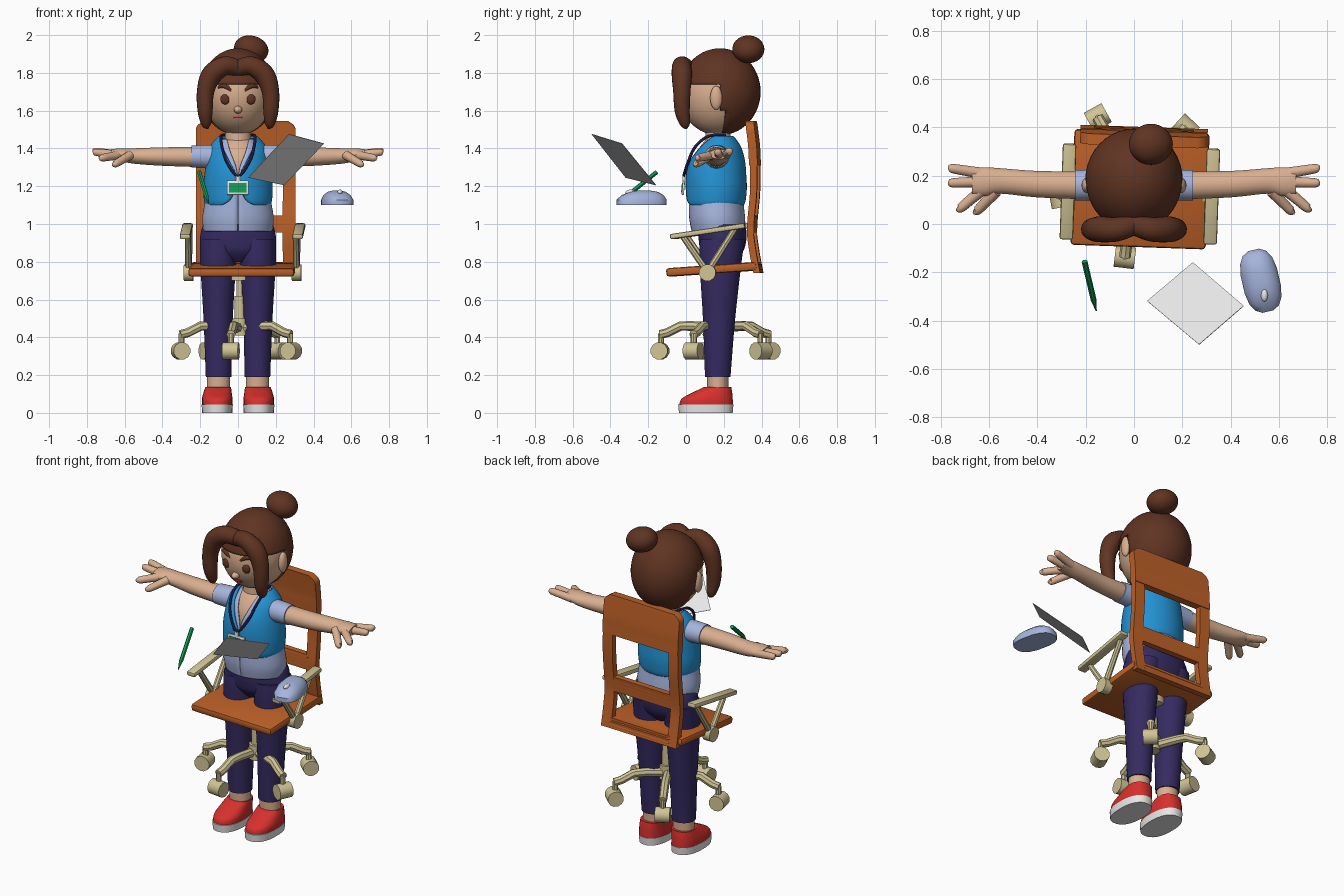
import bpy, bmesh, math
from mathutils import Vector, Matrix

cube = bpy.data.objects.get("Cube")
if cube:
    bpy.data.objects.remove(cube, do_unlink=True)


def material(name, *rgb):
    m = bpy.data.materials.new(name)
    m.use_nodes = True
    m.diffuse_color = (*rgb, 1)
    m.node_tree.nodes["Principled BSDF"].inputs["Base Color"].default_value = (*rgb, 1)
    return m


SKIN = material("skin", .70, .43, .28)
HAIR = material("brown_hair", .115, .034, .016)
VEST = material("bright_blue", .017, .29, .66)
SHIRT = material("pale_blue", .38, .46, .72)
PANTS = material("dark_purple", .036, .024, .12)
RED = material("red", .68, .03, .026)
WHITE = material("off_white", .8, .8, .8)
WOOD = material("orange_wood", .50, .115, .02)
KHAKI = material("khaki", .63, .55, .30)
GREEN = material("green", .005, .34, .09)


def finish(name, bm, mat, matrix=None, angle=40):
    """Turn a bmesh into a named, coloured, shaded object."""
    bmesh.ops.recalc_face_normals(bm, faces=bm.faces)
    if matrix:
        bm.transform(matrix)
    me = bpy.data.meshes.new(name)
    bm.to_mesh(me)
    bm.free()
    me.materials.append(mat)
    ob = bpy.data.objects.new(name, me)
    bpy.context.collection.objects.link(ob)
    bpy.ops.object.select_all(action='DESELECT')
    ob.select_set(True)
    bpy.context.view_layer.objects.active = ob
    bpy.ops.object.shade_smooth_by_angle(angle=math.radians(angle))
    return ob


def refine(rows, k=5):
    """Smooth in-between rows (Catmull-Rom)."""
    out = []
    for i in range(len(rows) - 1):
        a, b, c, d = (rows[max(0, min(len(rows) - 1, i + j))] for j in (-1, 0, 1, 2))
        for s in range(k):
            t = s / k
            out.append([q + .5 * t * (r - p + t * (2*p - 5*q + 4*r - e + t * (3*(q - r) + e - p)))
                        for p, q, r, e in zip(a, b, c, d)])
    return out + [list(rows[-1])]


def bridge(rings, closed=True, caps=True):
    bm = bmesh.new()
    vs = [[bm.verts.new(p) for p in ring] for ring in rings]
    n = len(vs[0])
    for a, b in zip(vs, vs[1:]):
        for i in range(n if closed else n - 1):
            j = (i + 1) % n
            bm.faces.new((a[i], a[j], b[j], b[i]))
    if caps:
        bm.faces.new(vs[0])
        bm.faces.new(vs[-1])
    return bm


def loft(name, mat, rows, axis='z', n=28, smooth=True, power=1, matrix=None):
    """Elliptical rings: centre x, y, z and two radii."""
    rings = []
    for x, y, z, a, b in (refine(rows) if smooth else rows):
        ring = []
        for i in range(n):
            t = 2 * math.pi * (i + .5) / n
            u, v = (r * math.copysign(abs(f) ** power, f) for r, f in ((a, math.cos(t)), (b, math.sin(t))))
            ring.append({'z': (x+u, y+v, z), 'x': (x, y+u, z+v), 'y': (x+u, y, z+v)}[axis])
        rings.append(ring)
    return finish(name, bridge(rings), mat, matrix)


def wrap(name, mat, rows, thick):
    """Garment open at the front: z, half width, centre y, half depth, half gap."""
    rings = []
    for z, rx, cy, ry, gap in refine(rows):
        a0 = math.asin(min(.99, max(.002, gap) / rx))
        ts = [a0 + (2 * math.pi - 2 * a0) * i / 48 for i in range(49)]
        rings.append([(rx * math.sin(t), cy - ry * math.cos(t), z) for t in ts])
    ob = finish(name, bridge(rings, False, False), mat)
    mod = ob.modifiers.new("thickness", 'SOLIDIFY')
    mod.thickness = thick
    return ob


def tube(name, mat, rows, k=5, sides=12):
    """Round sweep along points: x, y, z, radius."""
    rows = refine(rows, k)
    pts = [Vector(r[:3]) for r in rows]
    rings, side = [], None
    for i, p in enumerate(pts):
        d = (pts[min(i + 1, len(pts) - 1)] - pts[max(i - 1, 0)]).normalized()
        side = side or d.orthogonal()
        side = (side - d * side.dot(d)).normalized()
        up = d.cross(side)
        rings.append([p + rows[i][3] * (side * math.cos(t) + up * math.sin(t))
                      for t in (2 * math.pi * j / sides for j in range(sides))])
    return finish(name, bridge(rings), mat)


def ball(name, mat, loc, size, rot=0):
    bm = bmesh.new()
    bmesh.ops.create_uvsphere(bm, u_segments=32, v_segments=20, radius=1)
    return finish(name, bm, mat, Matrix.Translation(loc) @ Matrix.Rotation(rot, 4, 'Y') @ Matrix.Diagonal((*size, 1)))


def box(name, mat, loc, size, tilt=0, bevel=0):
    bm = bmesh.new()
    bmesh.ops.create_cube(bm, size=1)
    bm.transform(Matrix.Diagonal((*size, 1)))
    if bevel:
        bmesh.ops.bevel(bm, geom=bm.edges[:], offset=bevel, segments=2, affect='EDGES', profile=.5)
    return finish(name, bm, mat, Matrix.Translation(loc) @ Matrix.Rotation(math.radians(tilt), 4, 'X'))


# Head, face and hair
ball("head", SKIN, (0, .17, 1.69), (.185, .205, .22))
ball("nose", SKIN, (0, -.022, 1.605), (.022, .028, .02))
box("mouth", RED, (0, -.001, 1.565), (.05, .009, .01))
bm = bmesh.new()
bmesh.ops.create_uvsphere(bm, u_segments=40, v_segments=28, radius=1)
bm.transform(Matrix.Translation((0, .18, 1.7)) @ Matrix.Diagonal((.202, .215, .23, 1)))
for co, no in (((0, 0, 1.74), (0, 0, 1)), ((0, .19, 0), (0, 1, -.25))):
    bmesh.ops.bisect_plane(bm, geom=bm.verts[:] + bm.edges[:] + bm.faces[:], plane_co=co, plane_no=no)
shift = lambda c: c.y - .19 - .25 * c.z
bald = [f for f in bm.faces if f.calc_center_median().z < 1.74 and shift(f.calc_center_median()) < 0]
# the rear edge slants with the plane above; trim by the simple depth rule
bald = [f for f in bald if f.calc_center_median().y < .195]
bmesh.ops.delete(bm, geom=bald, context='FACES')
hair = finish("hair_cap", bm, HAIR)
hair.modifiers.new("thickness", 'SOLIDIFY').thickness = .02
ball("hair_bun", HAIR, (.07, .33, 1.925), (.092, .085, .072), .25)

for s, side in ((1, "left"), (-1, "right")):
    tube(side + "_fringe", HAIR, [(0, 0, 1.825, .045), (s*.07, -.022, 1.838, .05), (s*.14, -.022, 1.79, .054),
         (s*.172, -.022, 1.7, .046), (s*.174, -.02, 1.6, .04), (s*.168, -.005, 1.53, .027), (s*.16, 0, 1.505, .006)], sides=18)
    ball(side + "_ear", SKIN, (s*.195, .16, 1.668), (.022, .032, .063))
    ball(side + "_eye", HAIR, (s*.068, -.018, 1.66), (.025, .013, .027))
    tube(side + "_brow", HAIR, [(s*.035, -.026, 1.706, .006), (s*.07, -.02, 1.73, .012), (s*.105, -.004, 1.724, .006)])
    # Arm and hand
    loft(side + "_sleeve", SHIRT, [(s*.09, .165, 1.355, .065, .065), (s*.18, .162, 1.357, .064, .062),
         (s*.245, .16, 1.357, .063, .058)], 'x')
    loft(side + "_arm", SKIN, [(s*.2, .16, 1.355, .058, .054), (s*.4, .165, 1.357, .055, .049),
         (s*.55, .178, 1.36, .053, .041), (s*.62, .175, 1.367, .06, .034), (s*.67, .175, 1.37, .052, .026)], 'x')
    for finger, y0, x1, y1, z1 in (("little", .21, .755, .23, 1.385), ("middle", .175, .755, .17, 1.38),
                                   ("index", .14, .72, .065, 1.35), ("thumb", .135, .65, .055, 1.318)):
        x0 = .57 if finger == "thumb" else .63
        xm, ym, zm = (x0 + x1) / 2, (y0 + y1) / 2, (1.365 + z1) / 2
        tube(f"{side}_{finger}_finger", SKIN, [(s*x0, y0, 1.365, .024), (s*xm, ym, zm, .022),
             (s*x1, y1, z1, .019), (s*(x1 + .014), y1, z1, .008)], 4)
    # Leg and shoe
    loft(side + "_leg", PANTS, [(s*.103, .168, .19, .068, .068), (s*.105, .175, .5, .078, .086),
         (s*.105, .183, .8, .096, .112), (s*.1, .193, .92, .1, .12)])
    loft(side + "_ankle", SKIN, [(s*.103, .168, .1, .062, .055), (s*.103, .168, .2, .062, .058)], smooth=False)
    loft(side + "_shoe", RED, [(s*.11, .107, .04, .081, .143), (s*.11, .112, .075, .081, .136),
         (s*.108, .14, .108, .075, .105), (s*.105, .168, .137, .068, .072)], power=.85)
    loft(side + "_sole", WHITE, [(s*.11, .105, 0, .081, .143), (s*.11, .105, .045, .083, .147)], smooth=False, power=.85)

# Body and clothes
loft("neck", SKIN, [(0, .17, 1.36, .075, .07), (0, .17, 1.52, .065, .065)], smooth=False)
loft("chest", SKIN, [(0, .165, 1.2, .14, .125), (0, .165, 1.33, .14, .125), (0, .17, 1.41, .11, .095),
                     (0, .18, 1.46, .06, .06)])
loft("hips", PANTS, [(0, .19, .8, .06, .07), (0, .19, .85, .17, .11), (0, .193, .9, .202, .125),
                     (0, .193, .96, .197, .128), (0, .19, 1.0, .184, .12)])
wrap("shirt", SHIRT, [(.96, .182, .172, .142, 0), (1.03, .189, .165, .148, 0), (1.12, .176, .16, .145, 0),
     (1.22, .166, .16, .146, 0), (1.3, .152, .162, .14, .01), (1.38, .14, .168, .122, .04), (1.45, .085, .18, .078, .06)], .01)
wrap("vest", VEST, [(1.1, .172, .157, .15, .085), (1.125, .18, .158, .158, .045), (1.19, .184, .16, .162, .014),
     (1.26, .178, .159, .16, .01), (1.33, .168, .163, .15, .045), (1.4, .155, .173, .122, .078),
     (1.45, .118, .18, .085, .088), (1.465, .1, .18, .07, .088)], .014)

# Lanyard and badge
strap = [(.07, .21, 1.47, .008), (.09, .12, 1.465, .008), (.085, .05, 1.41, .008), (.06, .012, 1.33, .008)]
tube("lanyard", PANTS, strap + [(0, -.012, 1.255, .008)] + [(-x, y, z, r) for x, y, z, r in reversed(strap)], sides=8)
box("badge_clip", WHITE, (0, -.013, 1.24), (.022, .009, .03))
box("badge_frame", WHITE, (-.002, -.014, 1.192), (.115, .012, .076), -5, .004)
box("badge_card", GREEN, (-.002, -.02, 1.192), (.092, .008, .052), -5)

# Chair seat and backrest
chair = [box("seat", WOOD, (.02, .145, .76), (.56, .48, .045), 4, .014)]
spine = refine([(.74, .385), (.9, .355), (1.0, .352), (1.2, .368), (1.4, .362), (1.55, .345)], 8)


def back_panel(name, x0, x1, z0, z1, thick=.036, rounded=False):
    rings = []
    for i in range(13):
        z = z0 + (z1 - z0) * i / 12
        y = min(spine, key=lambda p: abs(p[0] - z))[1]
        cut = .04 * max(0, (z - z1 + .04) / .04) ** 2 if rounded else 0
        rings.append([(x, y + d * thick / 2, z) for x, d in
                      ((x0 + cut, -1), (x1 - cut, -1), (x1 - cut, 1), (x0 + cut, 1))])
    chair.append(finish(name, bridge(rings), WOOD))


back_panel("left_back_post", .225, .292, .74, 1.34)
back_panel("right_back_post", -.235, -.168, .74, 1.34)
back_panel("back_top_panel", -.235, .292, 1.31, 1.545, .045, True)
back_panel("back_middle_slat", -.18, .235, .955, 1.045)
back_panel("back_bottom_slat", -.18, .235, .74, .80)

# Armrests
for s, side in ((1, "left"), (-1, "right")):
    x = .02 + s * .298
    chair.append(box(side + "_armrest", KHAKI, (x, .125, .962), (.056, .4, .028), 8.5, .009))
    x -= s * .012
    for part, y, z in (("front", -.01, .94), ("rear", .27, .975)):
        chair.append(tube(f"{side}_{part}_strut", KHAKI, [(x, .125, .745, .018), (x, y, z, .016)], 1, 8))
    chair.append(loft(side + "_arm_hinge", KHAKI, [(x - .025, .125, .742, .045, .045),
                 (x + .025, .125, .742, .045, .045)], 'x', 12, False))
for part in chair:
    part.data.transform(Matrix.Rotation(math.radians(-2), 4, 'Z'))

# Swivel base with five castors
loft("column", KHAKI, [(.01, .17, z, r, r) for z, r in ((.41, .045), (.5, .045), (.5, .03), (.62, .03), (.62, .018),
     (.7, .018), (.7, .07), (.74, .07))], smooth=False, n=16)
for i in range(5):
    turn = Matrix.Translation((0, .17, 0)) @ Matrix.Rotation(math.radians(-97 + 72 * i), 4, 'Z')
    leg = [(.02, .45, .027), (.14, .46, .026), (.2, .46, .025), (.27, .425, .024), (.31, .415, .024)]
    ob = tube(f"base_leg_{i + 1}", KHAKI, [(r, 0, z, w) for r, z, w in leg], 1, 8)
    ob.data.transform(turn)
    loft(f"castor_stem_{i + 1}", KHAKI, [(.305, 0, .33, .016, .016), (.305, 0, .42, .016, .016)], n=8, smooth=False, matrix=turn)
    loft(f"castor_{i + 1}", KHAKI, [(.31, -.042, .328, .046, .046), (.31, .042, .328, .046, .046)], 'y', 12, False, matrix=turn)

# Floating desk items
place = Matrix.Translation((.525, -.235, 1.1)) @ Matrix.Rotation(math.radians(13), 4, 'Z')
loft("computer_mouse", SHIRT, [(0, 0, 0, .078, .133), (0, 0, .028, .078, .133), (0, .005, .052, .066, .112),
     (0, .012, .07, .045, .075), (0, .012, .077, .02, .035)], n=16, smooth=False, power=.75, matrix=place)
ball("scroll_wheel", WHITE, (.54, -.295, 1.168), (.014, .026, .014))
sheet = [Vector(p) for p in ((.055, -.32, 1.245), (.27, -.5, 1.475), (.455, -.34, 1.425), (.245, -.16, 1.205))]
lift = (sheet[1] - sheet[0]).cross(sheet[3] - sheet[0]).normalized() * .003
finish("paper_sheet", bridge([sheet, [p + lift for p in sheet]]), WHITE)
tube("pencil", GREEN, [(-.205, -.155, 1.275, .012), (-.167, -.315, 1.147, .012), (-.156, -.36, 1.11, .002)], 1, 6)
